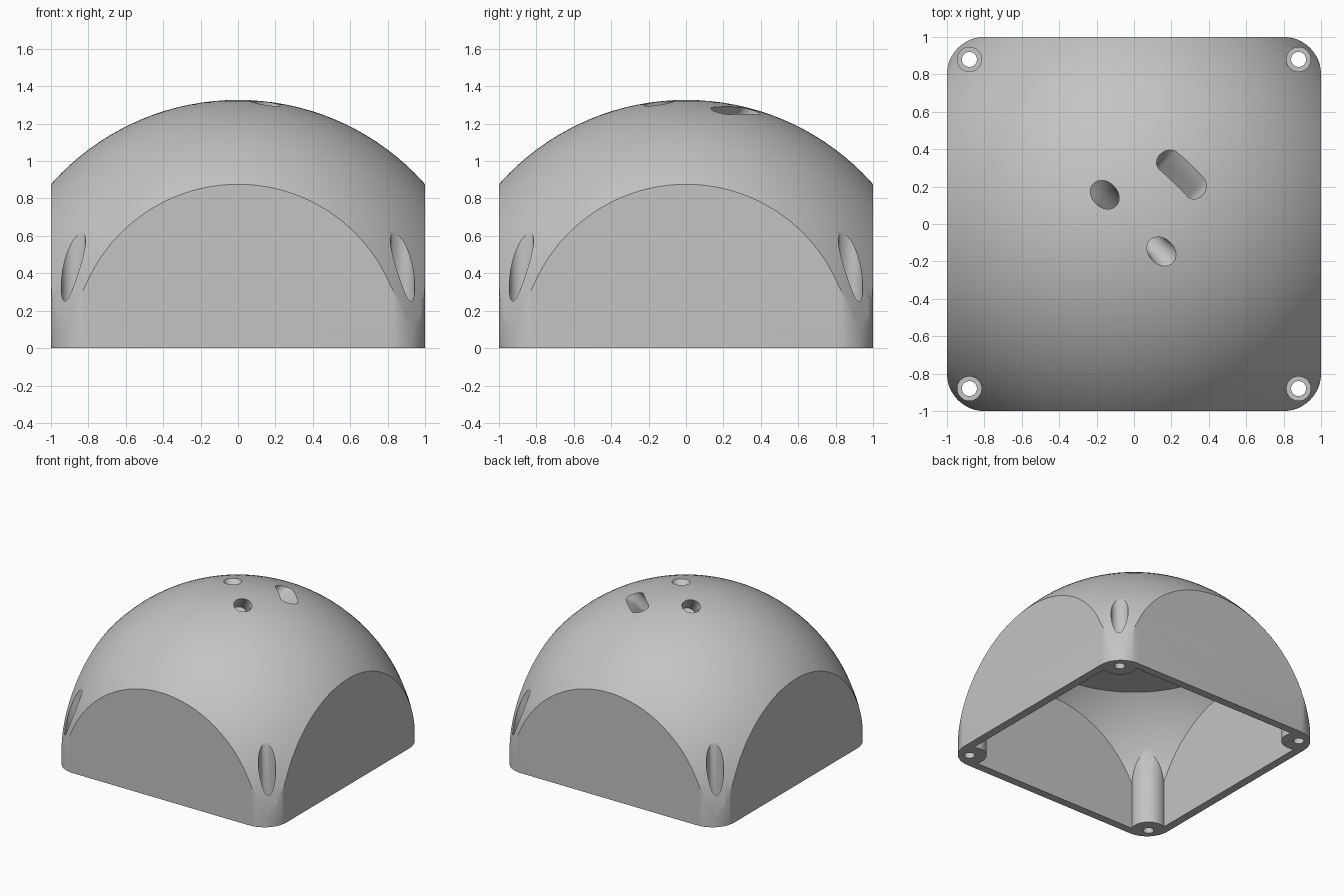
import bpy, bmesh, math
from mathutils import Vector

if "Cube" in bpy.data.objects:
    bpy.data.objects.remove(bpy.data.objects["Cube"], do_unlink=True)

RADIUS, WALL, CORNER = 1.335, 0.067, 0.2
CENTRE_Z = -0.008
SCREW = 0.88
CORNERS = [(x, y) for x in (-SCREW, SCREW) for y in (-SCREW, SCREW)]


def finish(name, bm):
    bmesh.ops.recalc_face_normals(bm, faces=bm.faces)
    mesh = bpy.data.meshes.new(name)
    bm.to_mesh(mesh)
    bm.free()
    obj = bpy.data.objects.new(name, mesh)
    bpy.context.scene.collection.objects.link(obj)
    return obj


def loft(name, rings):
    """Skin a closed solid through rings of equal length."""
    bm = bmesh.new()
    loops = [[bm.verts.new(p) for p in ring] for ring in rings]
    n = len(loops[0])
    for a, b in zip(loops, loops[1:]):
        for i in range(n):
            j = (i + 1) % n
            bm.faces.new((a[i], a[j], b[j], b[i]))
    bm.faces.new(loops[0][::-1])
    bm.faces.new(loops[-1])
    return finish(name, bm)


def rounded_block(name, half, r, z0, z1, steps=12):
    c = half - r
    outline = []
    for k, (sx, sy) in enumerate(((1, 1), (-1, 1), (-1, -1), (1, -1))):
        for i in range(steps + 1):
            a = math.pi / 2 * (k + i / steps)
            outline.append((sx * c + r * math.cos(a), sy * c + r * math.sin(a)))
    return loft(name, [[(x, y, z) for x, y in outline] for z in (z0, z1)])


def ball(name, r):
    bm = bmesh.new()
    bmesh.ops.create_uvsphere(bm, u_segments=128, v_segments=64, radius=r)
    bmesh.ops.translate(bm, verts=bm.verts, vec=(0, 0, CENTRE_Z))
    return finish(name, bm)


def cylinder(name, x, y, r, z0, z1, n=48):
    angles = [math.tau * i / n for i in range(n)]
    return loft(name, [[(x + r * math.cos(a), y + r * math.sin(a), z)
                        for a in angles] for z in (z0, z1)])


def tilted_port(name, x, y, r, half_len, n=32):
    """Flared round or slotted cutter leaning outward from the dome's axis."""
    out = Vector((x, y, 0)).normalized()
    axis = (out + Vector((0, 0, 1))).normalized()
    side = Vector((-out.y, out.x, 0))
    lift = axis.cross(side)
    z = CENTRE_Z + math.sqrt(RADIUS ** 2 - x * x - y * y)
    rings = []
    for t, grow in ((-0.22, 0), (-0.05, 0), (0, 0.007), (0.06, 0.022), (0.3, 0.03)):
        ring = []
        for i in range(n):
            a = math.tau * (i + 0.5) / n
            shift = math.copysign(half_len, math.cos(a))
            ring.append(Vector((x, y, z)) + axis * t
                        + side * (shift + (r + grow) * math.cos(a))
                        + lift * (r + grow) * math.sin(a))
        rings.append(ring)
    return loft(name, rings)


def combine(obj, other, operation):
    mod = obj.modifiers.new("combine", 'BOOLEAN')
    mod.operation, mod.solver, mod.object = operation, 'EXACT', other
    bpy.context.view_layer.objects.active = obj
    bpy.ops.object.modifier_apply(modifier=mod.name)
    bpy.data.objects.remove(other, do_unlink=True)


# Dome trimmed to a square footprint with rounded corners
dome = rounded_block("dome_cover", 1.0, CORNER, 0, 1.6)
combine(dome, ball("outer_ball", RADIUS), 'INTERSECT')

# Hollow inside with a flat ceiling, leaving a screw post in each corner
cavity = rounded_block("cavity", 1.0 - WALL, CORNER - WALL, -0.2, 0.96)
combine(cavity, ball("inner_ball", RADIUS - WALL), 'INTERSECT')
for x, y in CORNERS:
    combine(cavity, cylinder("post", x, y, 0.13, -0.4, 1.3), 'DIFFERENCE')
combine(dome, cavity, 'DIFFERENCE')

# Screw holes with counterbores
for x, y in CORNERS:
    combine(dome, cylinder("screw_hole", x, y, 0.04, -0.2, 0.3), 'DIFFERENCE')
    combine(dome, cylinder("counterbore", x, y, 0.065, 0.1, 1.5), 'DIFFERENCE')

# Two round ports and one slot near the crown
for x, y, r, half_len in ((-0.15, 0.15, 0.06, 0),
                          (0.14, -0.14, 0.06, 0),
                          (0.255, 0.265, 0.052, 0.1)):
    combine(dome, tilted_port("port", x, y, r, half_len), 'DIFFERENCE')

# Plain grey plastic
grey = bpy.data.materials.new("grey plastic")
grey.use_nodes = True
colour = (0.55, 0.55, 0.55, 1)
grey.diffuse_color = colour
grey.node_tree.nodes["Principled BSDF"].inputs["Base Color"].default_value = colour
dome.data.materials.clear()
dome.data.materials.append(grey)

bpy.ops.object.select_all(action='DESELECT')
dome.select_set(True)
bpy.context.view_layer.objects.active = dome
bpy.ops.object.shade_smooth_by_angle(angle=math.radians(30))
